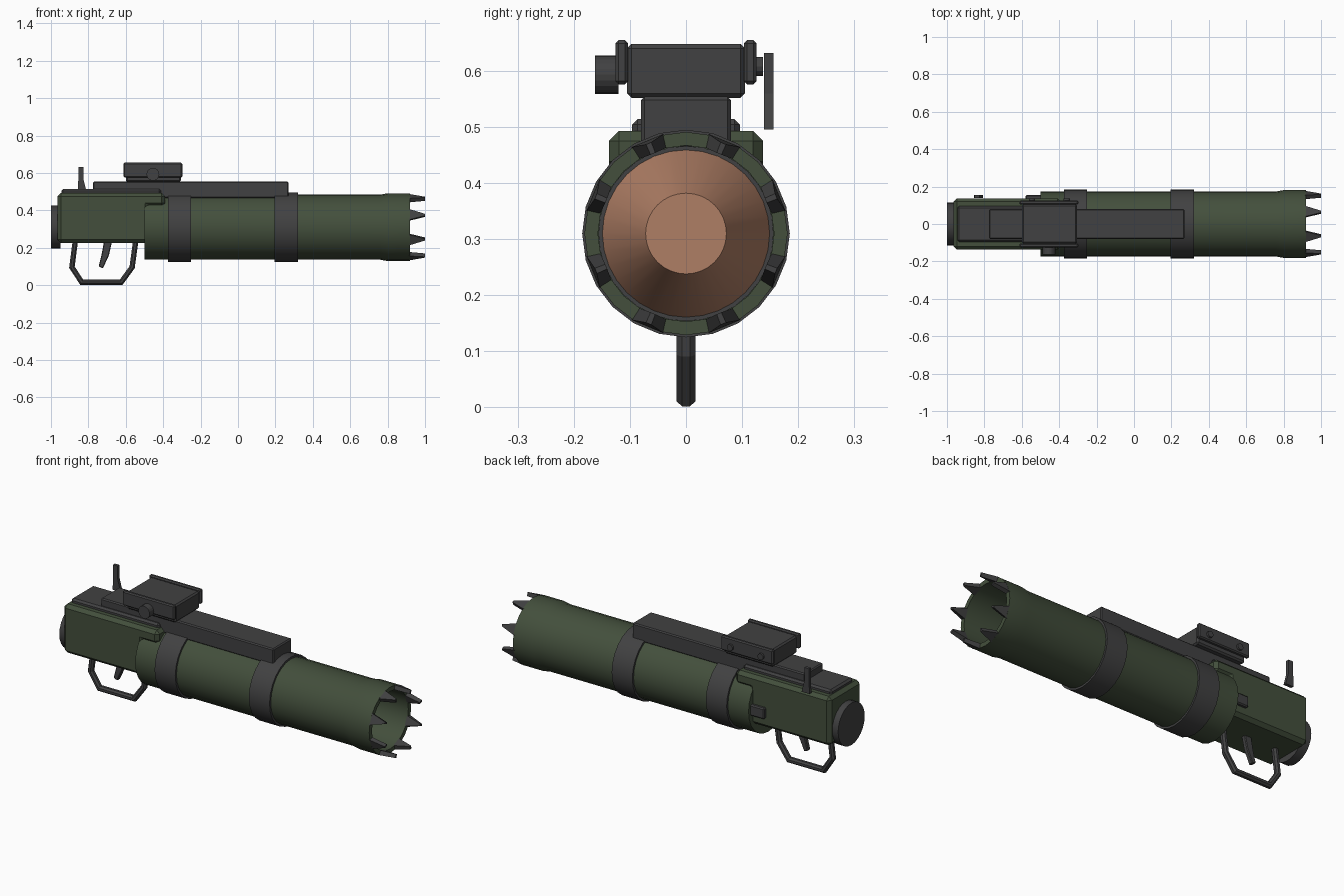
import bpy, bmesh, math
from mathutils import Vector

if "Cube" in bpy.data.objects:
    bpy.data.objects.remove(bpy.data.objects["Cube"])

CZ = 0.31  # height of the tube axis


def material(name, rgb):
    m = bpy.data.materials.new(name)
    m.diffuse_color = (*rgb, 1)
    m.use_nodes = True
    m.node_tree.nodes["Principled BSDF"].inputs["Base Color"].default_value = m.diffuse_color
    return m


GREEN = material("olive_green", (0.056, 0.078, 0.045))
GREY = material("dark_grey", (0.053, 0.053, 0.054))
COPPER = material("copper", (0.43, 0.21, 0.13))


def finish(name, bm, mat, smooth=False):
    bmesh.ops.recalc_face_normals(bm, faces=bm.faces)
    me = bpy.data.meshes.new(name)
    bm.to_mesh(me)
    bm.free()
    ob = bpy.data.objects.new(name, me)
    me.materials.append(mat)
    bpy.context.collection.objects.link(ob)
    if smooth:
        bpy.ops.object.select_all(action='DESELECT')
        ob.select_set(True)
        bpy.context.view_layer.objects.active = ob
        bpy.ops.object.shade_smooth_by_angle(angle=math.radians(30))
    return ob


def bevel(bm, width):
    if width:
        bmesh.ops.bevel(bm, geom=bm.edges[:], offset=width, segments=1,
                        affect='EDGES', clamp_overlap=True)


def box(name, x, y, z, mat, bev=0.006):
    bm = bmesh.new()
    bmesh.ops.create_cube(bm, size=1)
    for v in bm.verts:
        v.co = [a + (b - a) * (c + 0.5) for (a, b), c in zip((x, y, z), v.co)]
    bevel(bm, bev)
    return finish(name, bm, mat)


def slab(name, pts, y0, y1, mat, bev=0.0):
    """Extrude an x-z outline from y0 to y1."""
    bm = bmesh.new()
    f = bm.faces.new([bm.verts.new((x, y0, z)) for x, z in pts])
    ext = bmesh.ops.extrude_face_region(bm, geom=[f])["geom"]
    for v in ext:
        if isinstance(v, bmesh.types.BMVert):
            v.co.y = y1
    bmesh.ops.recalc_face_normals(bm, faces=bm.faces)
    bevel(bm, bev)
    return finish(name, bm, mat)


def lathe(name, profile, mat, sides=24):
    """Spin (x, radius) points around the tube axis; ends at radius 0 close up."""
    bm = bmesh.new()
    vs = [bm.verts.new((x, 0, r)) for x, r in profile]
    es = [bm.edges.new(p) for p in zip(vs, vs[1:])]
    bmesh.ops.spin(bm, geom=vs + es, cent=(0, 0, 0), axis=(1, 0, 0),
                   angle=math.tau, steps=sides, use_merge=True)
    bmesh.ops.remove_doubles(bm, verts=bm.verts, dist=1e-5)
    bmesh.ops.translate(bm, verts=bm.verts, vec=(0, 0, CZ))
    return finish(name, bm, mat, True)


def knob(name, x, z, r, y0, y1, sides=20):
    """Short cylinder along y."""
    pts = [(x + r * math.cos(math.tau * i / sides), z + r * math.sin(math.tau * i / sides))
           for i in range(sides)]
    return slab(name, pts, y0, y1, GREY)


# Hollow tube with flared muzzle
lathe("launch_tube", [(-0.5, 0), (-0.5, 0.174), (0.76, 0.174), (0.80, 0.181),
                      (0.92, 0.181), (0.92, 0.157), (0.2, 0.157), (0.2, 0)], GREEN)

# Clamp bands
for label, a, b in (("rear", -0.375, -0.25), ("front", 0.195, 0.32)):
    lathe(label + "_band", [(a, 0.17), (a, 0.185), (b, 0.185), (b, 0.17)], GREY)

# Warhead inside the tube
lathe("warhead_body", [(0.21, 0), (0.21, 0.156), (0.38, 0.156), (0.38, 0)], GREY, 32)
lathe("warhead_nose", [(0.38, 0.149), (0.55, 0.072), (0.55, 0)], COPPER, 32)

# Ring of eight muzzle spikes
bm = bmesh.new()
for k in range(8):
    mid = math.radians(22.5 + 45 * k)
    rings = []
    for x, r0, r1, half in ((0.915, 0.157, 0.182, 0.029), (1.0, 0.154, 0.174, 0.005)):
        ring = []
        for r, s in ((r0, -1), (r0, 1), (r1, 1), (r1, -1)):
            a = mid + s * half / 0.17
            ring.append(bm.verts.new((x, r * math.cos(a), CZ + r * math.sin(a))))
        rings.append(ring)
    bm.faces.new(rings[0])
    bm.faces.new(rings[1])
    for i in range(4):
        j = (i + 1) % 4
        bm.faces.new((rings[0][i], rings[0][j], rings[1][j], rings[1][i]))
finish("muzzle_spikes", bm, GREY)

# Receiver housing, stepped over the tube, with rear cap and top plate
slab("receiver", [(-0.965, 0.226), (-0.48, 0.226), (-0.48, 0.42), (-0.39, 0.42),
                  (-0.39, 0.493), (-0.965, 0.493)], -0.1375, 0.1375, GREEN, 0.018)
lathe("rear_cap", [(-0.95, 0), (-0.95, 0.115), (-1.0, 0.115), (-1.0, 0)], GREY)
box("top_plate", (-0.945, -0.412), (-0.096, 0.096), (0.48, 0.514), GREY, 0.01)
box("side_catch", (-0.58, -0.485), (0.12, 0.155), (0.28, 0.34), GREY)

# Rail and sight
box("top_rail", (-0.775, 0.27), (-0.08, 0.08), (0.465, 0.554), GREY)
box("sight_body", (-0.60, -0.305), (-0.105, 0.105), (0.552, 0.648), GREY, 0.008)
for label, s in (("front", -1), ("back", 1)):
    ys = sorted((s * 0.103, s * 0.126))
    box(label + "_sight_plate", (-0.612, -0.298), ys, (0.576, 0.655), GREY)
knob("sight_knob", -0.455, 0.593, 0.034, -0.162, -0.12)
for i, x in enumerate((-0.36, -0.545)):
    knob(f"sight_pin_{i + 1}", x, 0.608, 0.017, 0.12, 0.137, 12)

# Rear lever
slab("rear_lever", [(-0.855, 0.495), (-0.808, 0.495), (-0.825, 0.56), (-0.825, 0.632),
                    (-0.853, 0.632)], 0.139, 0.156, GREY)

# Trigger
slab("trigger", [(-0.715, 0.24), (-0.672, 0.24), (-0.69, 0.16), (-0.722, 0.09),
                 (-0.745, 0.10), (-0.73, 0.16)], -0.013, 0.013, GREY, 0.004)

# Trigger guard: octagonal section swept along a mitred path
path = [Vector((x, 0, z)) for x, z in (
    (-0.868, 0.25), (-0.888, 0.096), (-0.836, 0.0165), (-0.624, 0.0165),
    (-0.566, 0.096), (-0.545, 0.25))]
bm = bmesh.new()
rings = []
for i, p in enumerate(path):
    t0 = (p - path[i - 1]).normalized() if i else (path[1] - p).normalized()
    t1 = (path[i + 1] - p).normalized() if i < len(path) - 1 else t0
    t = (t0 + t1).normalized()
    n = Vector((-t.z, 0, t.x)) / t.dot(t0)
    rings.append([bm.verts.new(p + n * 0.0155 * math.cos(a) + Vector((0, 0.018 * math.sin(a), 0)))
                  for a in (math.tau * (k + 0.5) / 8 for k in range(8))])
for a, b in zip(rings, rings[1:]):
    for k in range(8):
        j = (k + 1) % 8
        bm.faces.new((a[k], a[j], b[j], b[k]))
bm.faces.new(rings[0])
bm.faces.new(rings[-1])
finish("trigger_guard", bm, GREY)
